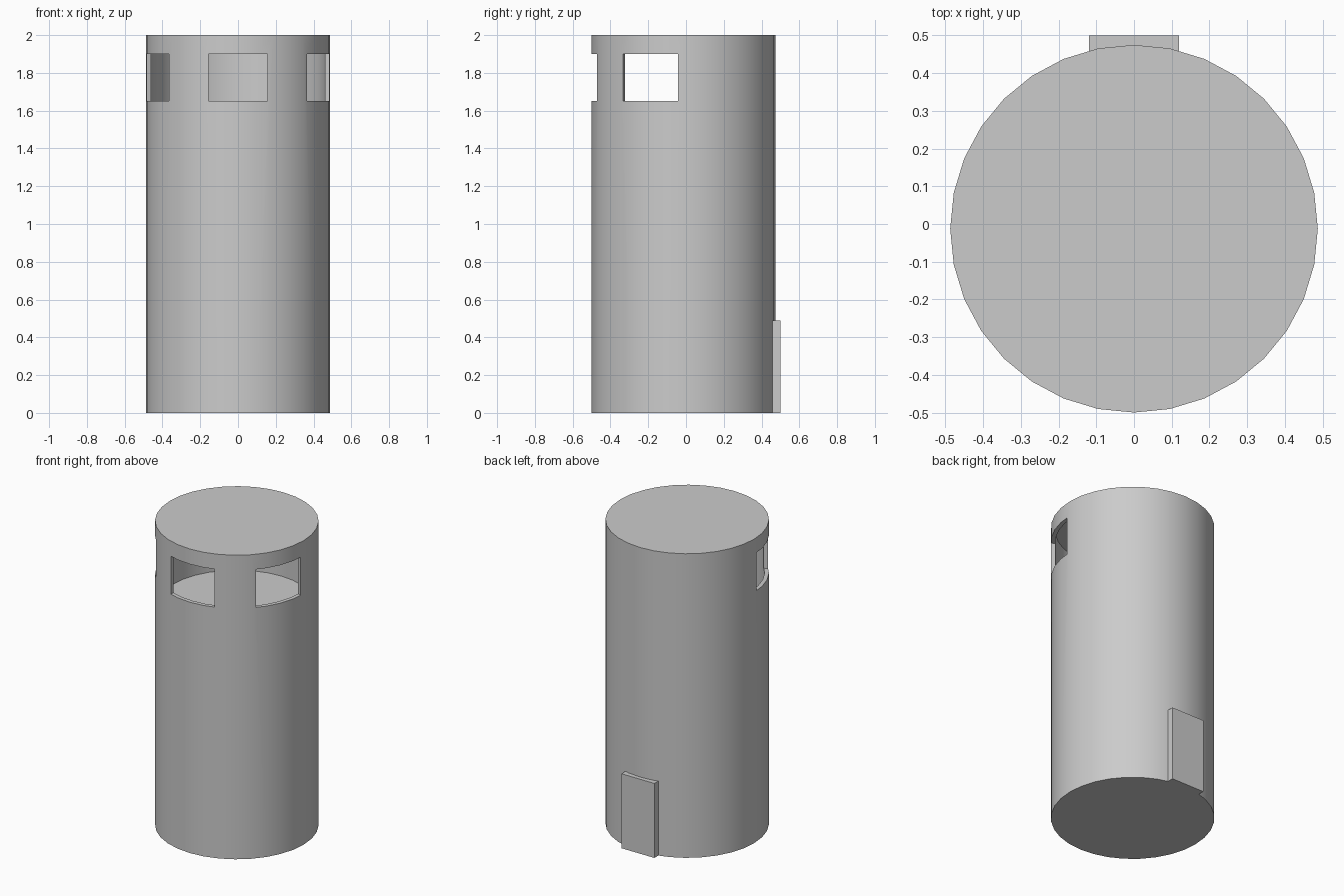
import bpy
from math import radians, sin, cos

if "Cube" in bpy.data.objects:
    bpy.data.objects.remove(bpy.data.objects["Cube"])

CY = -0.0125          # y of the tower axis
R = 0.4875            # outer radius
WALL = 0.026


def cylinder(name, radius, z0, z1):
    bpy.ops.mesh.primitive_cylinder_add(vertices=32, radius=radius, depth=z1 - z0,
                                        location=(0, CY, (z0 + z1) / 2))
    ob = bpy.context.object
    ob.name = name
    return ob


def box(name, size, loc, turn=0.0):
    bpy.ops.mesh.primitive_cube_add(size=1, location=loc, rotation=(0, 0, turn))
    ob = bpy.context.object
    ob.name = name
    ob.scale = size
    bpy.ops.object.transform_apply(location=False, rotation=False, scale=True)
    return ob


def cut(target, cutter):
    cutter.hide_render = True
    mod = target.modifiers.new("cut", 'BOOLEAN')
    mod.operation = 'DIFFERENCE'
    mod.solver = 'EXACT'
    mod.object = cutter
    bpy.context.view_layer.objects.active = target
    bpy.ops.object.modifier_apply(modifier=mod.name)
    bpy.data.objects.remove(cutter, do_unlink=True)


def smooth(ob):
    bpy.ops.object.select_all(action='DESELECT')
    ob.select_set(True)
    bpy.context.view_layer.objects.active = ob
    bpy.ops.object.shade_smooth_by_angle(angle=radians(30))


# Round tower body with a hollow lookout chamber near the top
tower = cylinder("tower_body", R, 0.0, 2.0)
cut(tower, cylinder("chamber_cutter", R - WALL, 1.46, 1.975))

# Three lookout windows: front, and one to each side of it
for deg in (-67.5, 0, 67.5):
    a = radians(deg)
    cut(tower, box("window_cutter", (0.315, 0.4, 0.25),
                   (0.45 * sin(a), CY - 0.45 * cos(a), 1.775), a))
smooth(tower)

# Door panel at the back
door = box("back_door", (0.24, 0.06, 0.49), (0, 0.47, 0.245))
smooth(door)
